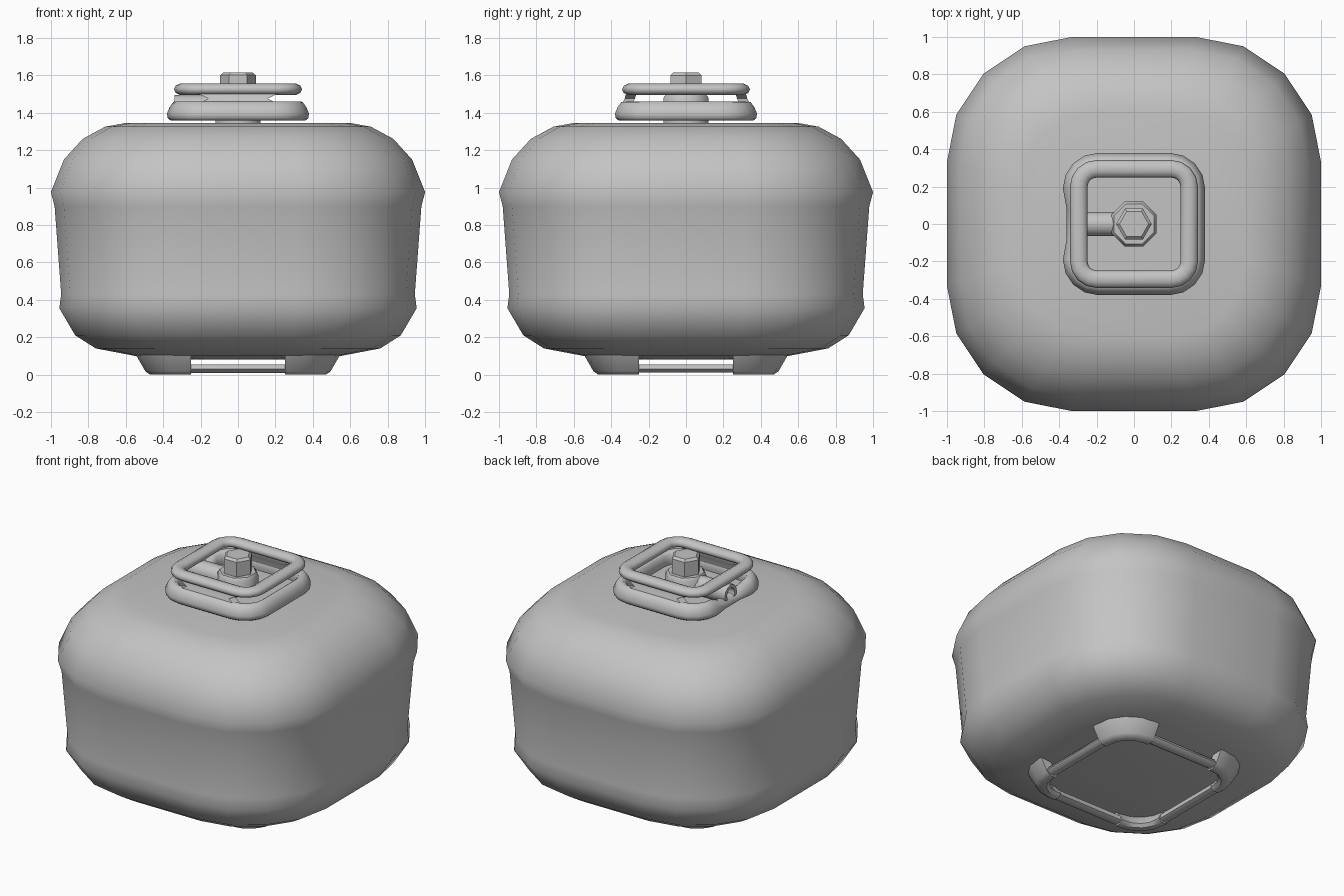
import bpy, bmesh, math
from mathutils import Vector, Matrix

cube = bpy.data.objects.get("Cube")
if cube:
    bpy.data.objects.remove(cube, do_unlink=True)

GREY = (0.55, 0.55, 0.55, 1)
metal = bpy.data.materials.new("grey metal")
metal.use_nodes = True
metal.diffuse_color = GREY
bsdf = next(n for n in metal.node_tree.nodes if n.type == 'BSDF_PRINCIPLED')
bsdf.inputs["Base Color"].default_value = GREY


def loft(name, rings, loop=False, angle=40):
    """Skin a list of closed rings, either capped or joined end to start."""
    bm = bmesh.new()
    rows = [[bm.verts.new(p) for p in ring] for ring in rings]
    pairs = list(zip(rows, rows[1:]))
    if loop:
        pairs.append((rows[-1], rows[0]))
    else:
        bm.faces.new(rows[0])
        bm.faces.new(rows[-1])
    for a, b in pairs:
        for i in range(len(a)):
            j = (i + 1) % len(a)
            bm.faces.new((a[i], a[j], b[j], b[i]))
    bmesh.ops.recalc_face_normals(bm, faces=bm.faces)
    mesh = bpy.data.meshes.new(name)
    bm.to_mesh(mesh)
    bm.free()
    mesh.materials.append(metal)
    obj = bpy.data.objects.new(name, mesh)
    bpy.context.collection.objects.link(obj)
    bpy.ops.object.select_all(action='DESELECT')
    obj.select_set(True)
    bpy.context.view_layer.objects.active = obj
    bpy.ops.object.shade_smooth_by_angle(angle=math.radians(angle))
    return obj


def corner(half, centre, z, steps=4):
    """Arc of one rounded corner, from the +x side to the +y side."""
    r = half - centre
    turns = [math.pi / 2 * i / steps for i in range(steps + 1)]
    return [Vector((centre + r * math.cos(a), centre + r * math.sin(a), z)) for a in turns]


def rounded(half, centre, z, mid=0):
    """Rounded square; mid adds two points along each straight side."""
    side = corner(half, centre, z)
    if mid:
        side = [Vector((half, mid, z))] + side + [Vector((mid, half, z))]
    return [Matrix.Rotation(k * math.pi / 2, 3, 'Z') @ p for k in range(4) for p in side]


def circle(r, z, sides, turn=0.0):
    return [Vector((r * math.cos(turn + math.tau * i / sides),
                    r * math.sin(turn + math.tau * i / sides), z)) for i in range(sides)]


# Tank body: rounded square sections stacked along its profile
body_profile = [(0.25, 0.08), (0.55, 0.10), (0.76, 0.14), (0.87, 0.21), (0.955, 0.355),
                (0.945, 0.43), (0.98, 0.90), (1.0, 0.975), (0.93, 1.15), (0.83, 1.26),
                (0.71, 1.325), (0.60, 1.345)]
loft("tank_body", [rounded(w, w * 0.33, z) for w, z in body_profile], angle=50)

# Foot ring tube
foot_profile = [(0.42, 0.02), (0.44, 0.01), (0.475, 0.01), (0.495, 0.03), (0.48, 0.055), (0.43, 0.055)]
loft("foot_ring", [rounded(h, 0.28, z) for h, z in foot_profile], loop=True, angle=60)

# Flared corner feet joining the ring to the body
leg_profile = [(0.41, 0.02), (0.43, 0.0), (0.47, 0.0), (0.495, 0.018), (0.545, 0.105), (0.48, 0.112), (0.43, 0.055)]
columns = [[Vector((h, 0.25, z))] + corner(h, 0.28, z) + [Vector((0.25, h, z))] for h, z in leg_profile]
sections = list(zip(*columns))
for k, label in enumerate(("back_left", "back_right", "front_right", "front_left")):
    turn = Matrix.Rotation(k * math.pi / 2, 3, 'Z')
    loft("foot_" + label, [[turn @ p for p in s] for s in sections], angle=45)

# Lower collar ring, dipped where the outlet passes over it
collar_profile = [(0.345, 1.458), (0.365, 1.43), (0.38, 1.395), (0.375, 1.37), (0.36, 1.358),
                  (0.30, 1.358), (0.29, 1.40), (0.30, 1.445), (0.32, 1.46)]
collar = loft("collar_ring", [rounded(h, 0.19, z, mid=0.08) for h, z in collar_profile], loop=True, angle=60)
for v in collar.data.vertices:
    if v.co.x < -0.2 and abs(v.co.y) < 0.1:
        v.co.z = 1.36 + (v.co.z - 1.36) * 0.55
        v.co.x += 0.02
loft("collar_floor", [rounded(0.32, 0.19, z) for z in (1.362, 1.375)])

# Upper handle ring
ring = []
for i in range(10):
    a = math.tau * i / 10
    ring.append(rounded(0.295 + 0.047 * math.cos(a), 0.2, 1.525 + 0.032 * math.sin(a)))
loft("handle_ring", ring, loop=True, angle=60)

# Waisted webs between the collar and the handle, front and back
web_rows = [(1.43, 0.345, 0.27), (1.455, 0.338, 0.20), (1.475, 0.328, 0.16),
            (1.495, 0.322, 0.20), (1.52, 0.315, 0.27)]
for label, s in (("front", -1), ("back", 1)):
    loft("handle_web_" + label,
         [[Vector((x, s * y, z)) for x, y in ((-w, d), (w, d), (w, d - 0.055), (-w, d - 0.055))]
          for z, d, w in web_rows])

# Valve stem and hexagonal cap
loft("valve_stem", [circle(r, z, 8, math.pi / 8) for r, z in ((0.13, 1.335), (0.13, 1.48), (0.115, 1.50))], angle=50)
loft("valve_cap", [circle(r, z, 6) for r, z in ((0.095, 1.48), (0.095, 1.60), (0.078, 1.615))], angle=30)

# Hollow outlet pipe pointing to -x
outlet = [(0.065, -0.05), (0.065, -0.34), (0.042, -0.34), (0.042, -0.24)]
loft("valve_outlet", [[Vector((x, p.x, 1.43 + p.y)) for p in circle(r, 0, 12)] for r, x in outlet])
